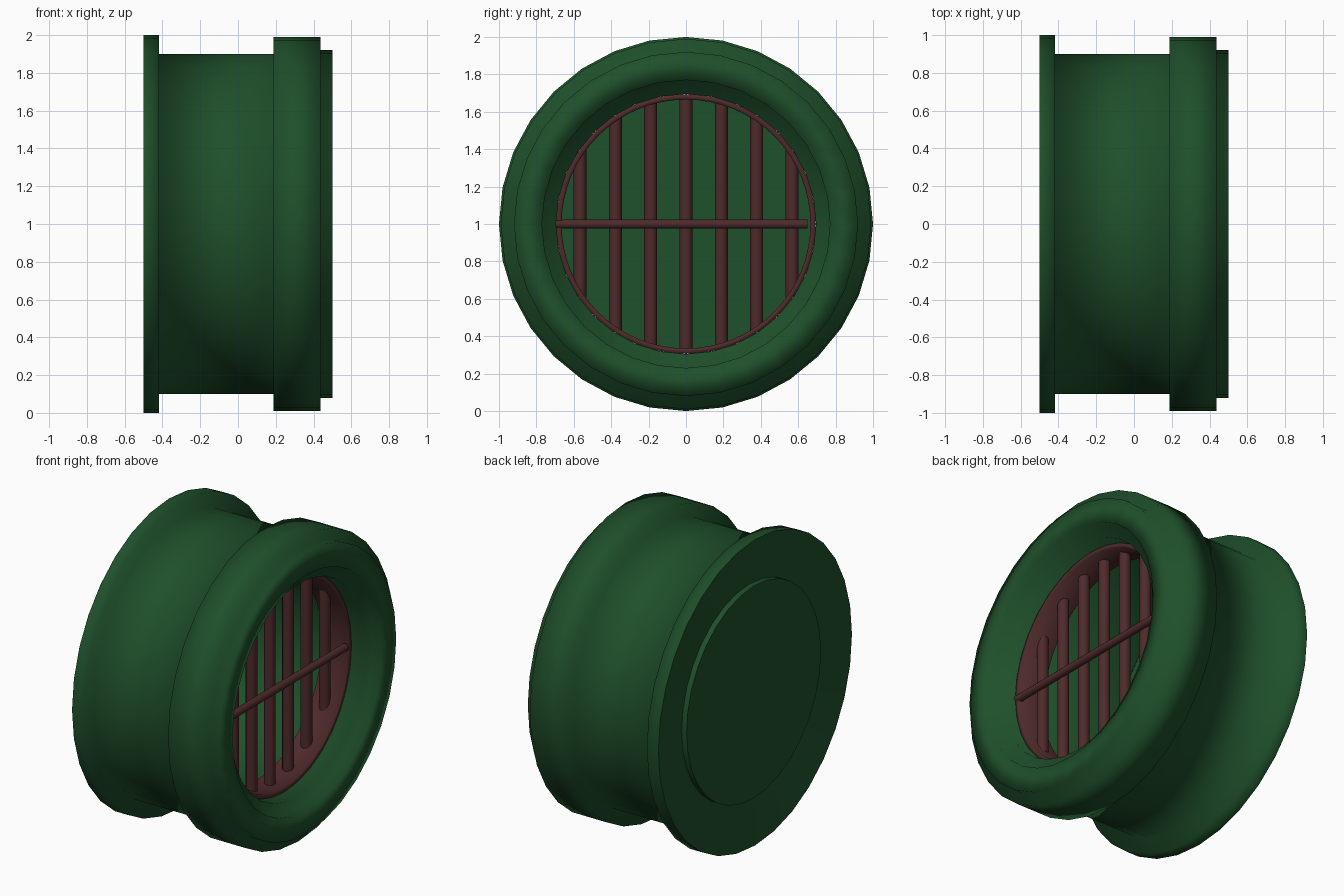
import bpy, bmesh
from math import cos, sin, pi, sqrt, radians
from mathutils import Vector

cube = bpy.data.objects.get("Cube")
if cube:
    bpy.data.objects.remove(cube, do_unlink=True)


def material(name, rgb):
    m = bpy.data.materials.new(name)
    m.use_nodes = True
    m.diffuse_color = (*rgb, 1)
    m.node_tree.nodes["Principled BSDF"].inputs["Base Color"].default_value = (*rgb, 1)
    return m


GREEN = material("dark_green", (0.0135, 0.08, 0.024))
RED = material("dull_red", (0.077, 0.023, 0.024))
CENTRE = Vector((0, 0, 1))


def lathe(name, profile, mat, sides=32, caps=False, axis="X", at=(0, 0, 0), sharp=None):
    """Turn (position, radius) points around an axis through the centre."""
    bm = bmesh.new()
    rings = []
    for p, r in profile:
        ring = []
        for i in range(sides):
            a = 2 * pi * i / sides
            u, v = r * cos(a), r * sin(a)
            co = {"X": (p, u, v), "Y": (v, p, u), "Z": (u, v, p)}[axis]
            ring.append(bm.verts.new(CENTRE + Vector(at) + Vector(co)))
        rings.append(ring)
    for a, b in zip(rings, rings[1:]):
        for i in range(sides):
            j = (i + 1) % sides
            # Profiles run so that the outside lies on the left of the path
            bm.faces.new((a[i], a[j], b[j], b[i]))
    if caps:
        bm.faces.new(rings[0][::-1])
        bm.faces.new(rings[-1])
    mesh = bpy.data.meshes.new(name)
    bm.to_mesh(mesh)
    bm.free()
    mesh.materials.append(mat)
    ob = bpy.data.objects.new(name, mesh)
    bpy.context.collection.objects.link(ob)
    for o in bpy.context.selected_objects:
        o.select_set(False)
    bpy.context.view_layer.objects.active = ob
    ob.select_set(True)
    if sharp:
        bpy.ops.object.shade_smooth_by_angle(angle=radians(sharp))
    else:
        bpy.ops.object.shade_smooth()
    return ob


# Outer shell: flange rim, drum, thick front ring with raised lip, inner tube
lathe("shell", [
    (-0.5, 1.0), (-0.417, 1.0), (-0.417, 0.9),
    (0.187, 0.9), (0.187, 0.99), (0.437, 0.99), (0.437, 0.92),
    (0.5, 0.92), (0.5, 0.77), (0.437, 0.77), (0.437, 0.695), (-0.45, 0.695),
], GREEN)

# Slightly dished back of the flange
lathe("flange_back", [(-0.455, 0.695), (-0.5, 1.0)], GREEN, sharp=40)

# Back plate, standing out of the dish and closing the tube
lathe("back_plate", [(-0.49, 0.694), (-0.45, 0.694)], GREEN, caps=True, sharp=40)

# Red sleeve lining the mouth
lathe("grate_sleeve", [(0.14, 0.694), (0.335, 0.694), (0.335, 0.665), (0.14, 0.665)],
      RED, sides=64)

# Upright bars, running into the sleeve
for n in range(-3, 4):
    y = 0.189 * n
    half = sqrt(0.69 ** 2 - y * y)
    lathe(f"upright_bar_{n + 4}", [(-half, 0.035), (half, 0.035)], RED, sides=12,
          caps=True, axis="Z", at=(0.23, y, 0), sharp=40)

# Cross bar in front of the uprights
lathe("cross_bar", [(-0.7, 0.025), (0.65, 0.025)], RED, sides=12,
      caps=True, axis="Y", at=(0.32, 0, 0), sharp=40)
